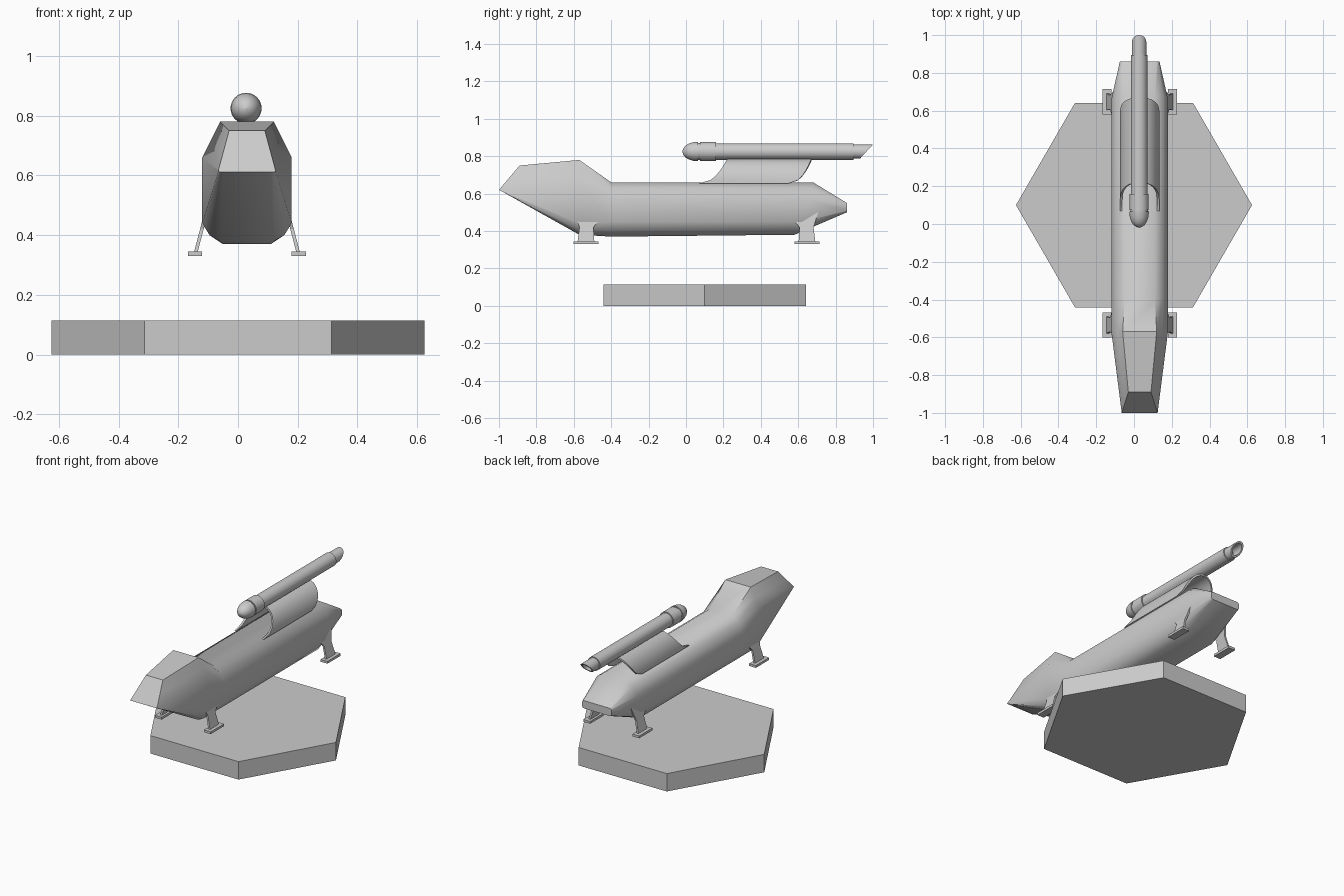
import bpy, bmesh, math

if "Cube" in bpy.data.objects:
    bpy.data.objects.remove(bpy.data.objects["Cube"])

CX = 0.03  # centre line of the craft

grey = bpy.data.materials.new("light_grey")
grey.diffuse_color = (0.6, 0.6, 0.6, 1)
grey.use_nodes = True
grey.node_tree.nodes["Principled BSDF"].inputs["Base Color"].default_value = grey.diffuse_color


def make(name, verts, faces, smooth=None):
    bm = bmesh.new()
    vs = [bm.verts.new(v) for v in verts]
    for f in faces:
        bm.faces.new([vs[i] for i in f])
    bmesh.ops.remove_doubles(bm, verts=bm.verts, dist=0.0005)
    bmesh.ops.recalc_face_normals(bm, faces=bm.faces)
    me = bpy.data.meshes.new(name)
    bm.to_mesh(me)
    bm.free()
    ob = bpy.data.objects.new(name, me)
    bpy.context.collection.objects.link(ob)
    me.materials.append(grey)
    if smooth:
        bpy.ops.object.select_all(action='DESELECT')
        ob.select_set(True)
        bpy.context.view_layer.objects.active = ob
        bpy.ops.object.shade_smooth_by_angle(angle=math.radians(smooth))
    return ob


def loft(name, rings, smooth=None, caps=True):
    """Skin a list of closed rings that have equal point counts."""
    n = len(rings[0])
    faces = [(r * n + i, r * n + (i + 1) % n, (r + 1) * n + (i + 1) % n, (r + 1) * n + i)
             for r in range(len(rings) - 1) for i in range(n)]
    if caps:
        faces += [tuple(range(n)), tuple(range((len(rings) - 1) * n, len(rings) * n))]
    return make(name, [p for r in rings for p in r], faces, smooth)


# Hexagonal display base
loft("base", [[(0.625 * math.cos(math.radians(60 * i)),
                0.1 + 0.625 * math.sin(math.radians(60 * i)), z)
               for i in range(6)] for z in (0, 0.115)])

# Fuselage: each station lists (y, half width, z) from roof to belly
stations = [
    [(-.89, .06, .75), (-.945, .0775, .685), (-1, .095, .62),
     (-.99, .096, .614), (-.985, .09, .612), (-.985, .08, .612)],
    [(-.57, .09, .78), (-.57, .12, .72), (-.57, .15, .66),
     (-.57, .15, .44), (-.57, .125, .40), (-.57, .09, .38)],
    [(-.40, .08, .66), (-.40, .125, .63), (-.40, .15, .57),
     (-.40, .15, .45), (-.40, .125, .40), (-.40, .08, .37)],
    [(.68, .08, .66), (.68, .125, .63), (.66, .15, .57),
     (.62, .15, .45), (.59, .125, .40), (.58, .08, .38)],
    [(.86, .09, .55), (.86, .10, .547), (.86, .105, .54),
     (.86, .105, .51), (.86, .10, .503), (.86, .09, .50)],
]
loft("fuselage", [[(CX + x, y, z) for y, x, z in s] +
                  [(CX - x, y, z) for y, x, z in reversed(s)] for s in stations], 40)

# Four splayed legs, each a tapered plate on a flat foot
leg_shape = [(-.045, .34), (-.035, .42), (-.06, .50), (.11, .50), (.04, .42), (.045, .34)]
for end, y0, flip in (("front", -.535, 1), ("rear", .647, -1)):
    for side, s in (("left", -1), ("right", 1)):
        def leg_x(z, t):
            return CX + s * (.172 - (z - .34) * .26 + t)
        loft(f"{end}_{side}_leg", [[(leg_x(z, t), y0 + flip * y, z) for y, z in leg_shape]
                                   for t in (-.006, .006)])
        loft(f"{end}_{side}_foot", [[(CX + s * (.174 + a * .024), y0 + b * .067, z)
                                     for a, b in ((-1, -1), (1, -1), (1, 1), (-1, 1))]
                                    for z in (.33, .345)])

# Arched shell that carries the barrel, with swept front and rear edges
def sweep(h):
    return .07 + .15 * h ** .45

ARC = 24
rings = []
for k in range(ARC + 1):
    a = math.pi * k / ARC
    h = math.sin(a)
    ring = []
    for rear, shrink in ((0, 0), (1, 0), (1, .012), (0, .012)):
        y = sweep(h) if not rear else .55 + (sweep(h) - .07) * .8
        ring.append((CX + (.105 - shrink) * math.cos(a), y, .655 + (.13 - shrink) * h))
    rings.append(ring)
loft("barrel_mount", rings, 35)

# Barrel: (y, radius, slant of the ring)
profile = [(-.02, .001, 0), (-.015, .016, 0), (-.005, .030, 0), (.012, .041, 0),
           (.035, .049, 0), (.065, .052, 0), (.065, .046, 0), (.075, .046, 0),
           (.075, .051, 0), (.16, .051, 0), (.16, .044, 0), (.895, .044, 0),
           (.895, .038, 0), (.965, .038, .92), (.965, .028, .92), (.90, .028, 0)]
SEG = 32
loft("barrel", [[(.027 + r * math.cos(2 * math.pi * i / SEG),
                  y + k * r * math.sin(2 * math.pi * i / SEG),
                  .825 + r * math.sin(2 * math.pi * i / SEG)) for i in range(SEG)]
                for y, r, k in profile], 35)
